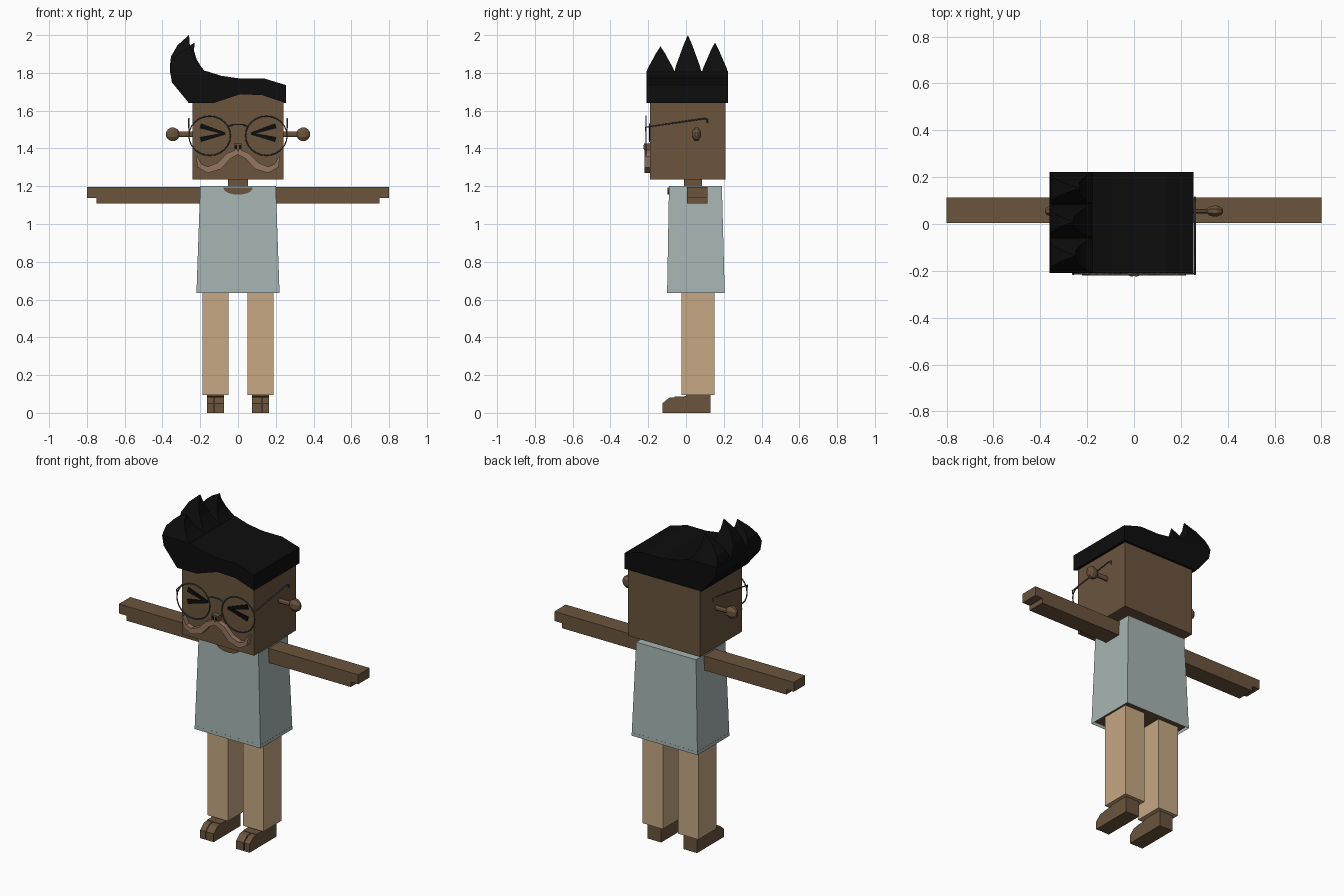
import bpy, bmesh, math
from mathutils import Vector

cube = bpy.data.objects.get("Cube")
if cube:
    bpy.data.objects.remove(cube, do_unlink=True)


def material(name, color):
    m = bpy.data.materials.new(name)
    m.use_nodes = True
    m.diffuse_color = (*color, 1)
    bsdf = next(n for n in m.node_tree.nodes if n.type == 'BSDF_PRINCIPLED')
    bsdf.inputs["Base Color"].default_value = (*color, 1)
    bsdf.inputs["Roughness"].default_value = 0.9
    return m


SKIN = material("brown skin", (0.147, 0.089, 0.048))
SHIRT = material("pale teal shirt", (0.385, 0.468, 0.452))
TROUSER = material("tan trousers", (0.571, 0.392, 0.231))
HAIR = material("black hair", (0.004, 0.004, 0.004))
TACHE = material("pinkish brown moustache", (0.305, 0.18, 0.12))
METAL = material("grey metal", (0.08, 0.08, 0.09))


def finish(name, bm, *mats):
    bmesh.ops.remove_doubles(bm, verts=bm.verts, dist=0.0002)
    bmesh.ops.recalc_face_normals(bm, faces=bm.faces)
    me = bpy.data.meshes.new(name)
    bm.to_mesh(me)
    bm.free()
    for m in mats:
        me.materials.append(m)
    ob = bpy.data.objects.new(name, me)
    bpy.context.collection.objects.link(ob)
    return ob


def loft_mesh(rings):
    """Skin a series of equal rings and cap both ends."""
    bm = bmesh.new()
    rows = [[bm.verts.new(p) for p in r] for r in rings]
    n = len(rows[0])
    for a, b in zip(rows, rows[1:]):
        for i in range(n):
            bm.faces.new((a[i], a[(i + 1) % n], b[(i + 1) % n], b[i]))
    bm.faces.new(rows[0])
    bm.faces.new(rows[-1])
    return bm


def loft(name, rings, mat):
    return finish(name, loft_mesh(rings), mat)


def rect(x0, x1, y0, y1, z):
    return [(x0, y0, z), (x1, y0, z), (x1, y1, z), (x0, y1, z)]


def box(name, x, y, z, mat):
    return loft(name, [rect(*x, *y, z[0]), rect(*x, *y, z[1])], mat)


def prism_x(name, profile, x0, x1, mat):
    return loft(name, [[(x, y, z) for y, z in profile] for x in (x0, x1)], mat)


def prism_y(name, profile, y0, y1, mat):
    return loft(name, [[(x, y, z) for x, z in profile] for y in (y0, y1)], mat)


def ribbon(name, path, y0, y1, mat):
    """Flat band in the xz plane; each path entry is (x, z, width)."""
    rings = []
    for i, (x, z, w) in enumerate(path):
        a, b = path[max(i - 1, 0)], path[min(i + 1, len(path) - 1)]
        d = Vector((b[0] - a[0], b[1] - a[1])).normalized() * w / 2
        rings.append([(x - d.y, y0, z + d.x), (x + d.y, y0, z - d.x),
                      (x + d.y, y1, z - d.x), (x - d.y, y1, z + d.x)])
    return loft(name, rings, mat)


def wire(name, points, radius, mat, cyclic=False):
    """Thin round wire along a path, turned into a mesh."""
    cu = bpy.data.curves.new(name, 'CURVE')
    cu.dimensions = '3D'
    cu.bevel_depth = radius
    cu.bevel_resolution = 1
    cu.use_fill_caps = True
    sp = cu.splines.new('POLY')
    sp.points.add(len(points) - 1)
    for p, co in zip(sp.points, points):
        p.co = (*co, 1)
    sp.use_cyclic_u = cyclic
    tmp = bpy.data.objects.new(name + "_path", cu)
    me = bpy.data.meshes.new_from_object(tmp)
    bpy.data.objects.remove(tmp)
    me.materials.clear()
    me.materials.append(mat)
    ob = bpy.data.objects.new(name, me)
    bpy.context.collection.objects.link(ob)
    return ob


# Head and neck
box("head", (-0.24, 0.24), (-0.19, 0.21), (1.235, 1.69), SKIN)
box("neck", (-0.052, 0.052), (-0.01, 0.085), (1.18, 1.25), SKIN)

# Hair cap: front edge has an arched fringe, back edge is straight
top = [(-0.26, 1.64), (-0.35, 1.75), (-0.36, 1.81), (-0.17, 1.81),
       (-0.09, 1.785), (0.01, 1.77), (0.14, 1.77), (0.255, 1.735)]
fringe = [(0.255, 1.64), (0.13, 1.682), (0.01, 1.687), (-0.13, 1.64)]
straight = [(x, 1.64) for x, z in fringe]
loft("hair", [[(x, y, z) for x, z in top + low]
              for y, low in ((-0.21, fringe), (-0.185, fringe),
                             (-0.184, straight), (0.222, straight))], HAIR)

# Three curled hair spikes: (left x, right x, height share, width share)
curl = [(-0.36, -0.17, -0.05, 1), (-0.36, -0.2, 0.15, 0.86),
        (-0.355, -0.23, 0.4, 0.62), (-0.32, -0.255, 0.72, 0.32),
        (-0.26, -0.259, 1, 0.005)]
for i, (y, half, tip, lean) in enumerate(
        ((-0.135, 0.075, 1.94, 0.01), (0.01, 0.073, 2.0, 0), (0.153, 0.069, 1.96, 0.03))):
    rings = [rect(a + lean * max(t, 0), b + lean * max(t, 0), y - half * w, y + half * w,
                  1.81 + (tip - 1.81) * t) for a, b, t, w in curl]
    loft(f"hair_spike_{i + 1}", rings, HAIR)

# Shirt with a hollow, skin-coloured underside
bm = loft_mesh([rect(-0.22, 0.22, -0.1, 0.205, 0.635), rect(-0.2, 0.2, -0.09, 0.19, 1.2)])
bm.faces.ensure_lookup_table()
under = min(bm.faces, key=lambda f: f.calc_center_median().z)
bmesh.ops.inset_individual(bm, faces=[under], thickness=0.012)
under.material_index = 1
for v in under.verts:
    v.co.z += 0.02
finish("shirt", bm, SHIRT, SKIN)

# Half-round neckline
arc = [math.pi * (1 + i / 10) for i in range(11)]
prism_y("neckline", [(0.078 * math.cos(a), 1.192 + 0.037 * math.sin(a)) for a in arc],
        -0.097, -0.088, SKIN)

# Nose with two nostrils
box("nose", (-0.022, 0.022), (-0.222, -0.188), (1.392, 1.426), SKIN)

for s, side in ((1, "left"), (-1, "right")):
    def span(a, b):
        return (s * a, s * b)

    # Arm ending in a stepped hand
    prism_y(f"{side}_arm", [(s * x, z) for x, z in (
        (0.19, 1.108), (0.75, 1.108), (0.75, 1.138), (0.8, 1.138),
        (0.8, 1.195), (0.19, 1.195))], 0.005, 0.114, SKIN)

    # Leg and foot with split toes
    box(f"{side}_leg", span(0.05, 0.187), (-0.025, 0.15), (0.095, 0.66), TROUSER)
    box(f"{side}_heel", span(0.075, 0.165), (-0.06, 0.13), (0, 0.086), SKIN)
    box(f"{side}_ankle", span(0.075, 0.165), (0.0, 0.13), (0.08, 0.1), SKIN)
    toe = [(-0.125, 0), (-0.125, 0.05), (-0.09, 0.08), (0.01, 0.09), (0.01, 0)]
    prism_x(f"{side}_big_toe", toe, s * 0.075, s * 0.125, SKIN)
    prism_x(f"{side}_small_toes", toe, s * 0.13, s * 0.165, SKIN)

    # Ear: hexagonal stalk with a faceted knob
    rings = []
    for x, r in ((0.23, 0.015), (0.312, 0.015), (0.32, 0.028), (0.338, 0.037),
                 (0.355, 0.037), (0.372, 0.026), (0.38, 0.012)):
        rings.append([(s * x, 0.055 + 0.68 * r * math.sin(k * math.pi / 4 + math.pi / 8),
                       1.475 + 1.05 * r * math.cos(k * math.pi / 4 + math.pi / 8))
                      for k in range(8)])
    loft(f"{side}_ear", rings, SKIN)

    # Squeezed-shut eye made of two tapered strokes
    for part, z in (("upper", 1.52), ("lower", 1.447)):
        ribbon(f"{side}_eye_{part}", [(s * 0.2, z, 0.027), (s * 0.068, 1.479, 0.012)],
               -0.197, -0.189, HAIR)

    # Half moustache and nostril
    ribbon(f"{side}_moustache", [(s * x, z, w) for x, z, w in (
        (0, 1.383, 0.028), (0.05, 1.36, 0.033), (0.1, 1.307, 0.038),
        (0.16, 1.287, 0.034), (0.203, 1.308, 0.026), (0.22, 1.36, 0.006))],
           -0.22, -0.188, TACHE)
    box(f"{side}_nostril", span(0.004, 0.016), (-0.224, -0.221), (1.398, 1.418), HAIR)

    # Spectacle rim and temple arm
    rim = [(s * 0.15 + 0.11 * math.cos(a), -0.212, 1.467 + 0.104 * math.sin(a))
           for a in (k * math.pi / 12 for k in range(24))]
    wire(f"{side}_rim", rim, 0.0035, METAL, True)
    wire(f"{side}_temple", [(s * 0.258, -0.212, 1.49), (s * 0.26, -0.215, 1.512),
                            (s * 0.26, 0.095, 1.558), (s * 0.26, 0.112, 1.555),
                            (s * 0.26, 0.114, 1.535)], 0.004, METAL)

# Spectacle bridge
wire("bridge", [(x, -0.212, z) for x, z in (
    (-0.052, 1.515), (-0.025, 1.527), (0.025, 1.527), (0.052, 1.515))], 0.0035, METAL)
